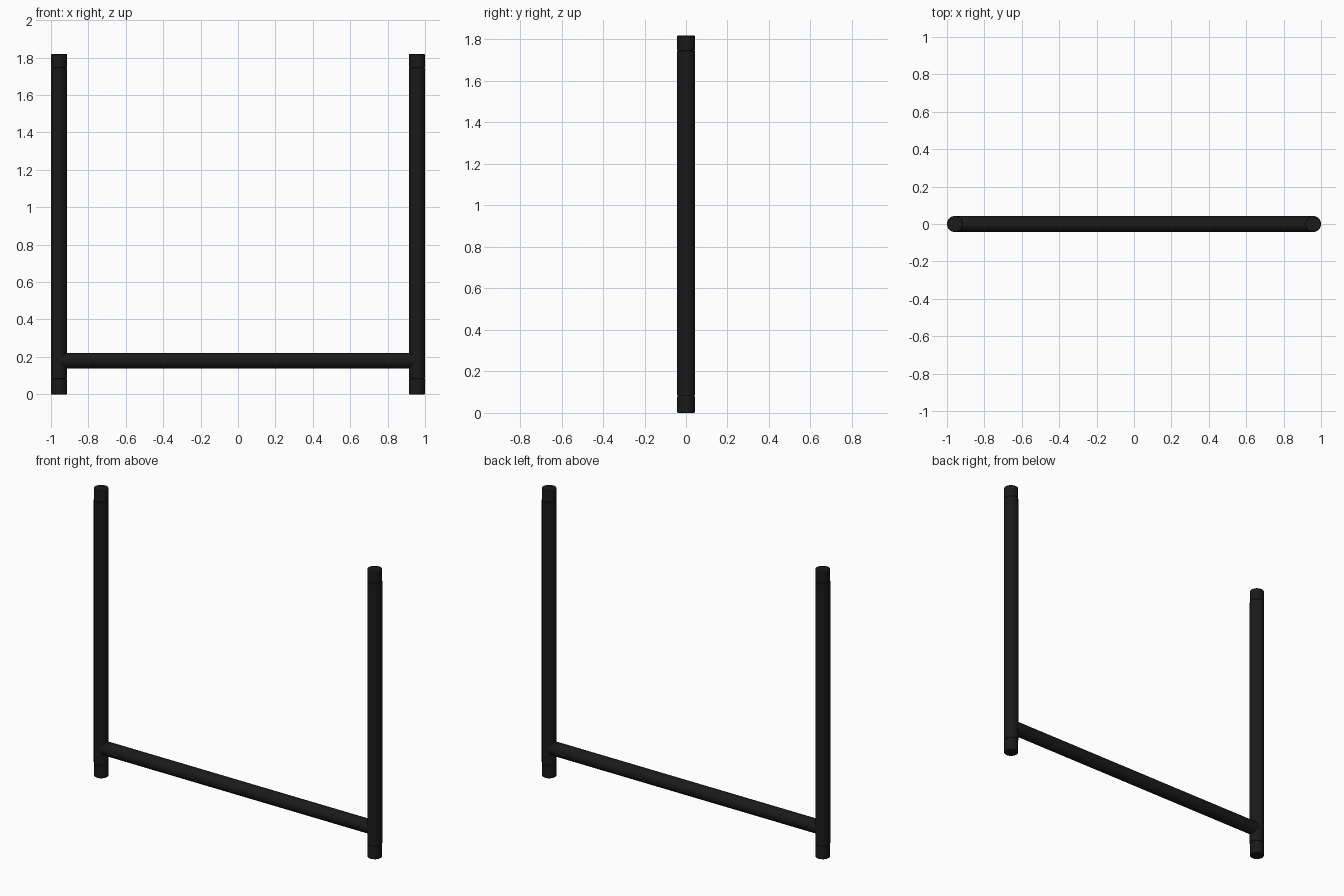
import bpy, math

if "Cube" in bpy.data.objects:
    bpy.data.objects.remove(bpy.data.objects["Cube"])

mat = bpy.data.materials.new("black_plastic")
mat.diffuse_color = (0.01, 0.01, 0.01, 1)
mat.use_nodes = True
mat.node_tree.nodes["Principled BSDF"].inputs["Base Color"].default_value = mat.diffuse_color

R = 0.043            # tube radius
X = 1.0 - R          # post centre
H = 1.82             # post height
BAR_Z = 0.18         # crossbar centre height


def tube(name, radius, length, loc, rot=(0, 0, 0), bevel=0.0):
    bpy.ops.mesh.primitive_cylinder_add(vertices=32, radius=radius, depth=length,
                                        location=loc, rotation=rot)
    ob = bpy.context.object
    ob.name = name
    ob.data.materials.append(mat)
    if bevel:
        mod = ob.modifiers.new("edge", 'BEVEL')
        mod.width = bevel
        mod.segments = 2
        mod.limit_method = 'ANGLE'
        mod.angle_limit = math.radians(40)
    bpy.ops.object.shade_smooth_by_angle(angle=math.radians(35))
    return ob


LOW, HIGH = 0.083, 1.745   # seams between post and end caps

for side, s in (("left", -1), ("right", 1)):
    # upright post
    tube(side + "_post", R, HIGH - LOW, (s * X, 0, (HIGH + LOW) / 2), bevel=0.002)
    # end caps
    tube(side + "_foot_cap", R - 0.0007, LOW, (s * X, 0, LOW / 2), bevel=0.004)
    tube(side + "_top_cap", R - 0.0007, H - HIGH, (s * X, 0, (H + HIGH) / 2), bevel=0.004)

# horizontal crossbar joining the posts
tube("crossbar", R - 0.001, 2 * X, (0, 0, BAR_Z), rot=(0, math.pi / 2, 0))
